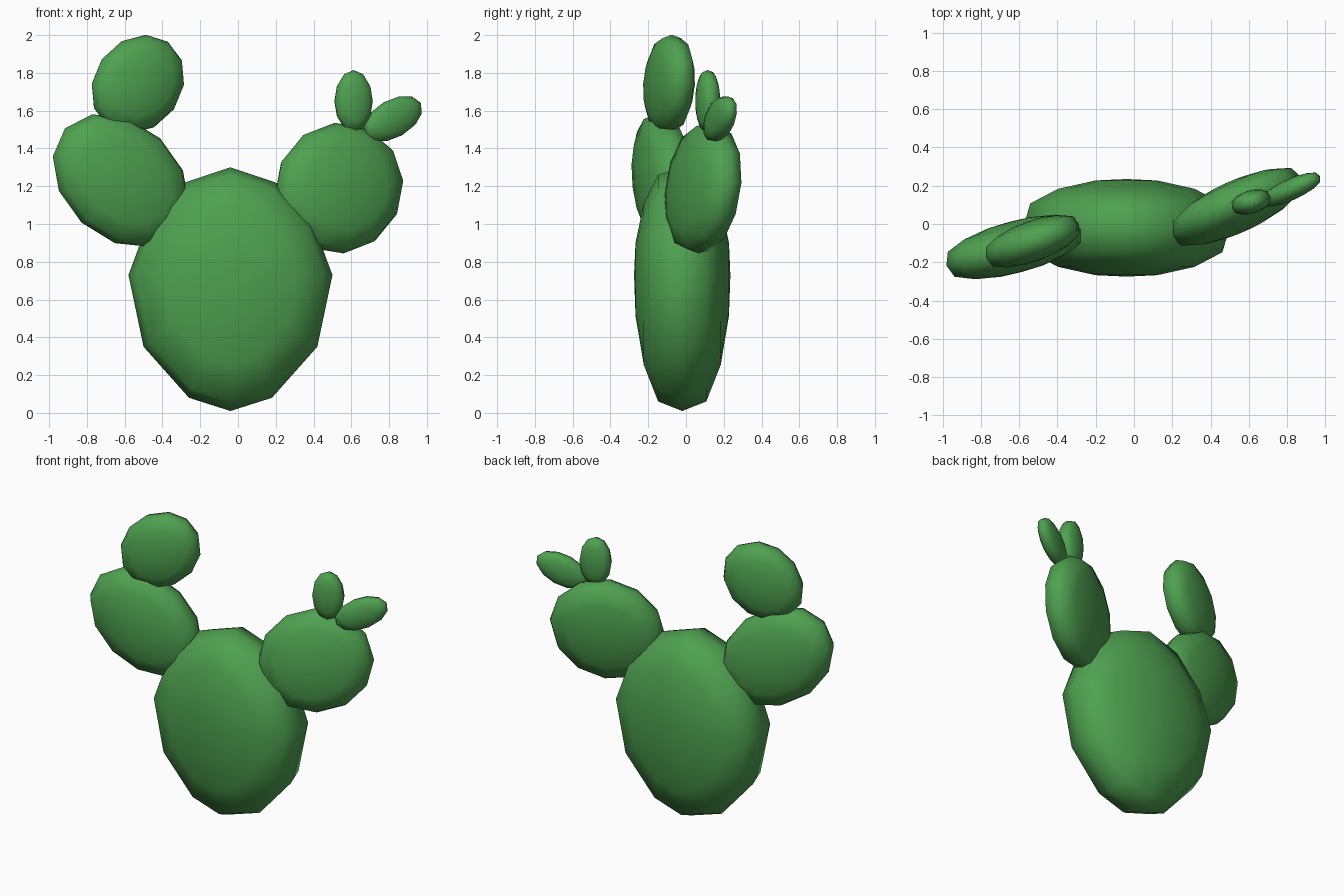
import bpy, bmesh, math
from mathutils import Vector

if "Cube" in bpy.data.objects:
    bpy.data.objects.remove(bpy.data.objects["Cube"])

green = bpy.data.materials.new("cactus green")
green.diffuse_color = (0.077, 0.355, 0.080, 1)
green.use_nodes = True
green.node_tree.nodes["Principled BSDF"].inputs["Base Color"].default_value = green.diffuse_color

# cross-section of a pad: (outline scale, share of half thickness)
SECTION = [(0.30, 0.97), (0.66, 0.80), (0.93, 0.50), (1.0, 0.0),
           (0.93, -0.50), (0.66, -0.80), (0.30, -0.97)]


def ellipse(a, b, tilt, n=12):
    """Outline seen from the front, long axis turned by tilt degrees."""
    t = math.radians(tilt)
    pts = []
    for i in range(n):
        w = 2 * math.pi * i / n
        u, v = a * math.cos(w), b * math.sin(w)
        pts.append((u * math.cos(t) - v * math.sin(t),
                    u * math.sin(t) + v * math.cos(t)))
    return pts


def pad(name, centre, outline, thick, slope=0.0, lean=0.0):
    """Bulging disc; slope and lean turn its plane towards +y along x and z."""
    c = Vector(centre)
    normal = Vector((slope, -1, lean)).normalized()
    bm = bmesh.new()
    rings = []
    for s, d in SECTION:
        rings.append([bm.verts.new(
            c + Vector((x * s, (slope * x + lean * z) * s, z * s)) + normal * thick * d)
            for x, z in outline])
    n = len(outline)
    for r0, r1 in zip(rings, rings[1:]):
        for i in range(n):
            j = (i + 1) % n
            bm.faces.new((r0[i], r0[j], r1[j], r1[i]))
    for ring, side in ((rings[0], 1), (rings[-1], -1)):
        tip = bm.verts.new(c + normal * thick * side)
        for i in range(n):
            bm.faces.new((ring[i], ring[(i + 1) % n], tip))
    bmesh.ops.recalc_face_normals(bm, faces=bm.faces)
    me = bpy.data.meshes.new(name)
    bm.to_mesh(me)
    bm.free()
    me.materials.append(green)
    for p in me.polygons:
        p.use_smooth = True
    ob = bpy.data.objects.new(name, me)
    bpy.context.collection.objects.link(ob)
    return ob


# main pad: egg-shaped outline, mirrored left to right
half = [(0.22, -0.65), (0.46, -0.38), (0.54, 0.0), (0.44, 0.27), (0.24, 0.49)]
main = [(0, -0.72)] + half + [(0, 0.57)] + [(-x, z) for x, z in reversed(half)]
pad("main_pad", (-0.04, -0.02, 0.73), main, 0.255)

# left arm and the pad on top of it
pad("left_pad", (-0.62, -0.12, 1.23), ellipse(0.405, 0.305, 137), 0.135, 0.27)
pad("left_top_pad", (-0.53, -0.09, 1.74), ellipse(0.275, 0.232, 55), 0.105, 0.36)

# right arm and its two buds
pad("right_pad", (0.535, 0.09, 1.19), ellipse(0.35, 0.335, 65), 0.13, 0.45, 0.10)
pad("right_upright_bud", (0.612, 0.115, 1.65), ellipse(0.165, 0.10, 90), 0.06, 0.30)
pad("right_side_bud", (0.82, 0.18, 1.557), ellipse(0.17, 0.10, 30), 0.055, 0.45)
